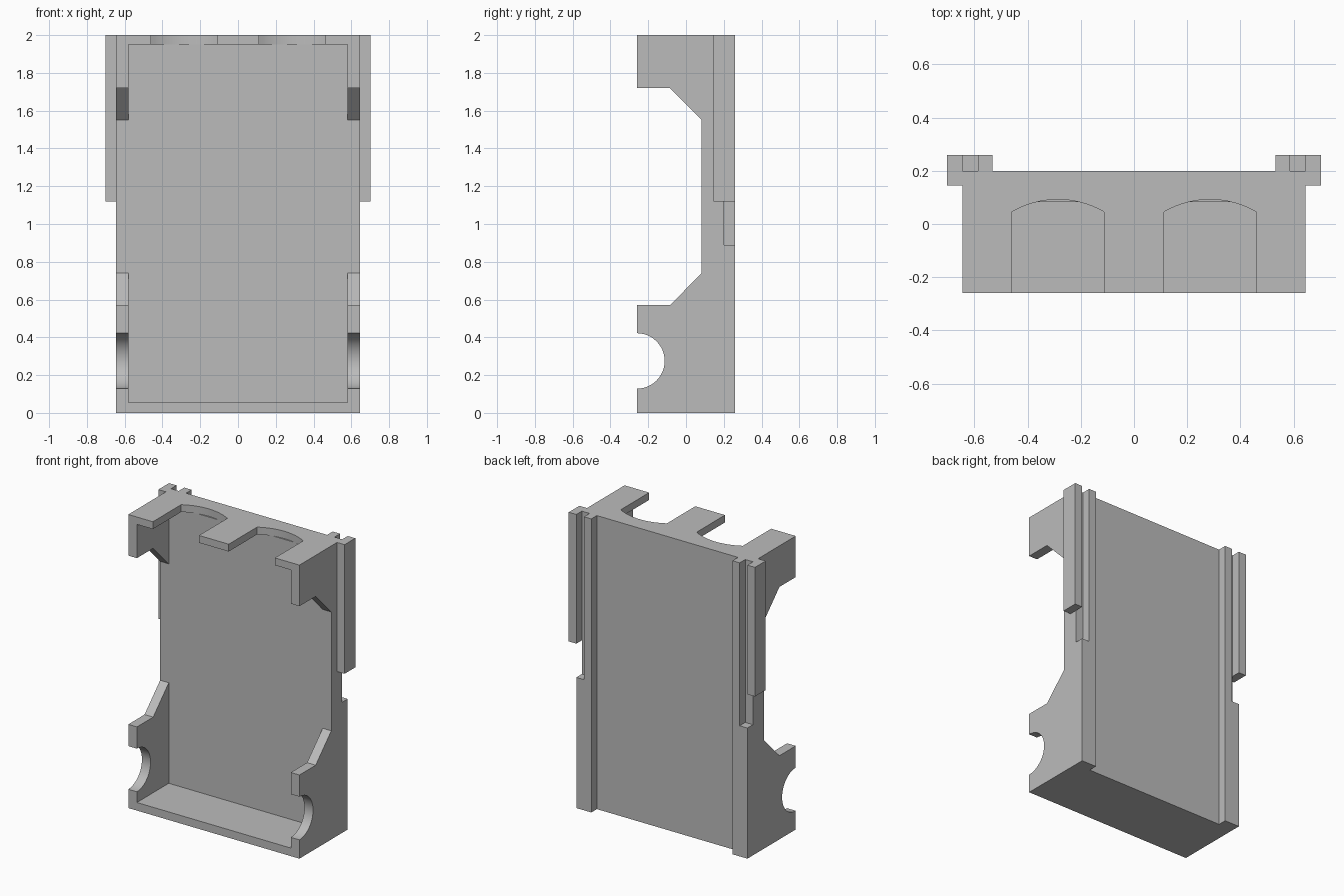
import bpy, bmesh, math

if "Cube" in bpy.data.objects:
    bpy.data.objects.remove(bpy.data.objects["Cube"])

grey = bpy.data.materials.new("plain grey")
grey.diffuse_color = (0.5, 0.5, 0.5, 1)
grey.use_nodes = True
grey.node_tree.nodes["Principled BSDF"].inputs["Base Color"].default_value = grey.diffuse_color


def prism(name, points, place, smooth=False):
    """Extrude a 2D outline; place(a, b, end) gives the 3D point at end 0 or 1."""
    bm = bmesh.new()
    ends = [[bm.verts.new(place(a, b, e)) for a, b in points] for e in (0, 1)]
    bm.faces.new(ends[0])
    bm.faces.new(ends[1][::-1])
    n = len(points)
    for i in range(n):
        j = (i + 1) % n
        bm.faces.new((ends[0][i], ends[1][i], ends[1][j], ends[0][j]))
    bmesh.ops.recalc_face_normals(bm, faces=bm.faces)
    me = bpy.data.meshes.new(name)
    bm.to_mesh(me)
    bm.free()
    me.materials.append(grey)
    ob = bpy.data.objects.new(name, me)
    bpy.context.collection.objects.link(ob)
    if smooth:
        bpy.ops.object.select_all(action='DESELECT')
        ob.select_set(True)
        bpy.context.view_layer.objects.active = ob
        bpy.ops.object.shade_smooth_by_angle(angle=math.radians(30))
    return ob


def box(name, x, y, z):
    outline = [(x[0], y[0]), (x[1], y[0]), (x[1], y[1]), (x[0], y[1])]
    return prism(name, outline, lambda a, b, e: (a, b, z[e]))


def mirror_x(ob):
    ob.modifiers.new("mirror", 'MIRROR').use_axis[0] = True


FRONT, BACK, PANEL = -0.26, 0.20, 0.083
INNER, OUTER = 0.58, 0.645
FLOOR, ROOF = 0.055, 1.95

# side walls: outline in y, z with a round bite and a deep chamfered opening
bite = [(FRONT + 0.147 * math.sin(t), 0.275 - 0.147 * math.cos(t))
        for t in (math.pi * i / 24 for i in range(25))]
wall = [(BACK, 0), (FRONT, 0)] + bite + [
    (FRONT, 0.57), (-0.085, 0.57), (PANEL, 0.74), (PANEL, 1.55),
    (-0.085, 1.72), (FRONT, 1.72), (FRONT, 2), (BACK, 2)]
mirror_x(prism("side_wall", wall,
               lambda a, b, e: ((INNER, OUTER)[e], a, b), smooth=True))

# back panel and floor
box("back_panel", (-INNER, INNER), (PANEL, BACK), (FLOOR, ROOF))
box("floor", (-INNER, INNER), (FRONT, BACK), (0, FLOOR))


# top plate with two arched notches
def notch(cx, half=0.174, edge=0.045, rise=0.047):
    r = (half ** 2 + rise ** 2) / (2 * rise)
    sweep = math.asin(half / r)
    arc = [(cx + r * math.sin(t), edge + rise - r + r * math.cos(t))
           for t in (sweep * (i / 8 - 1) for i in range(17))]
    return [(cx - half, FRONT)] + arc + [(cx + half, FRONT)]


plate = ([(-INNER, FRONT)] + notch(-0.286) + notch(0.286)
         + [(INNER, FRONT), (INNER, BACK), (-INNER, BACK)])
prism("top_plate", plate, lambda a, b, e: (a, b, (ROOF, 2)[e]), smooth=True)

# rails along the back edges
mirror_x(box("inner_rail", (0.532, 0.587), (BACK, 0.26), (0, 2)))
mirror_x(box("lower_rail", (0.587, OUTER), (BACK, 0.26), (0, 0.89)))
mirror_x(box("upper_outer_rail", (OUTER, 0.702), (0.145, 0.26), (1.12, 2)))
